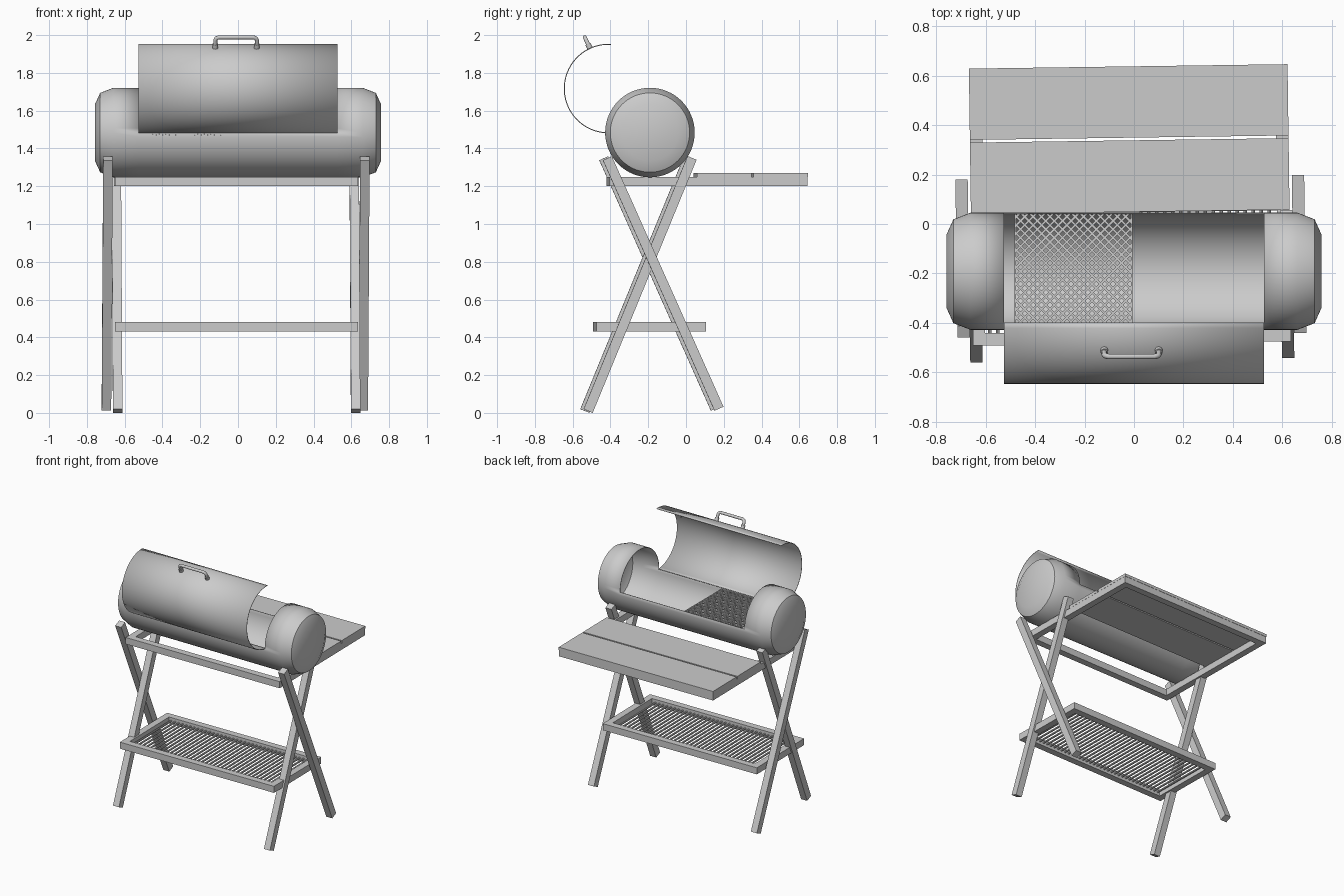
import bpy, bmesh, math
from mathutils import Matrix, Vector

if "Cube" in bpy.data.objects:
    bpy.data.objects.remove(bpy.data.objects["Cube"])

CY, CZ, R = -0.191, 1.484, 0.237          # barrel axis and radius
STAND = Matrix.Translation((-0.012, -0.18, 0)) @ Matrix.Rotation(math.radians(0.8), 4, 'Z')


def finish(name, bm, smooth=False, thick=0):
    bmesh.ops.recalc_face_normals(bm, faces=bm.faces)
    me = bpy.data.meshes.new(name)
    bm.to_mesh(me)
    bm.free()
    ob = bpy.data.objects.new(name, me)
    bpy.context.collection.objects.link(ob)
    bpy.ops.object.select_all(action='DESELECT')
    bpy.context.view_layer.objects.active = ob
    ob.select_set(True)
    if smooth:
        bpy.ops.object.shade_smooth_by_angle(angle=math.radians(25))
    if thick:
        mod = ob.modifiers.new("thickness", 'SOLIDIFY')
        mod.thickness = thick
    return ob


def add_box(bm, lo, hi, mat=Matrix()):
    lo, hi = Vector(lo), Vector(hi)
    m = mat @ Matrix.Translation((lo + hi) / 2) @ Matrix.Diagonal((hi - lo).to_4d())
    bmesh.ops.create_cube(bm, size=1, matrix=m)


def add_bar(bm, p, q, w, h, mat=Matrix()):
    """Rectangular bar from p to q; w is its width across, h its other size."""
    p, q = Vector(p), Vector(q)
    d = (q - p).normalized()
    side = d.cross(Vector((0, 0, 1))).normalized()
    up = side.cross(d)
    rot = Matrix((side, up, d)).transposed().to_4x4()
    m = mat @ Matrix.Translation((p + q) / 2) @ rot @ Matrix.Diagonal((w, h, (q - p).length, 1))
    bmesh.ops.create_cube(bm, size=1, matrix=m)


# Barrel: revolved profile, upper half of the middle section left open
SEG = 64
half = [(0.757, 0.15), (0.73, 0.21), (0.66, R), (0.525, R)]
profile = [(-x, r) for x, r in half] + half[::-1]
bm = bmesh.new()
rings = []
for x, r in profile:
    rings.append([bm.verts.new((x, CY + r * math.cos(2 * math.pi * i / SEG),
                                CZ + r * math.sin(2 * math.pi * i / SEG))) for i in range(SEG)])
for k in range(len(rings) - 1):
    for i in range(SEG):
        if k == 3 and i < SEG // 2:
            continue
        j = (i + 1) % SEG
        bm.faces.new((rings[k][i], rings[k][j], rings[k + 1][j], rings[k + 1][i]))
bm.faces.new(rings[0])
bm.faces.new(rings[-1])
finish("barrel", bm, True, 0.005)

# Lid: half cylinder swung open on the front rim
LY, LZ = -0.41, 1.717
bm = bmesh.new()
prev = None
for i in range(33):
    a = math.radians(87 + 180 * i / 32)
    y, z = LY + R * math.cos(a), LZ + R * math.sin(a)
    cur = [bm.verts.new((s * 0.526, y, z)) for s in (-1, 1)]
    if prev:
        bm.faces.new((prev[0], prev[1], cur[1], cur[0]))
    prev = cur
finish("lid", bm, True, 0.005)

# Lid handle: bent round rod standing out radially, with small feet
out = Vector((0, -0.42, 0.907)).normalized()
base = Vector((-0.010, LY, LZ)) + out * R
cu = bpy.data.curves.new("lid_handle", 'CURVE')
cu.dimensions = '3D'
cu.bevel_depth = 0.011
cu.bevel_resolution = 3
path = [(-0.11, -0.005), (-0.11, 0.045), (-0.105, 0.056), (-0.092, 0.062)]
path = path + [(-x, h) for x, h in reversed(path)]
sp = cu.splines.new('POLY')
sp.points.add(len(path) - 1)
for pt, (x, h) in zip(sp.points, path):
    pt.co = (*(base + Vector((x, 0, 0)) + out * h), 1)
handle = bpy.data.objects.new("lid_handle", cu)
bpy.context.collection.objects.link(handle)
bpy.ops.object.select_all(action='DESELECT')
bpy.context.view_layer.objects.active = handle
handle.select_set(True)
bpy.ops.object.convert(target='MESH')
bpy.ops.object.shade_smooth_by_angle(angle=math.radians(40))
bm = bmesh.new()
tilt = out.to_track_quat('Z', 'Y').to_matrix().to_4x4()
for s in (-1, 1):
    m = Matrix.Translation(base + Vector((s * 0.11, 0, 0)) + out * 0.01) @ tilt
    bmesh.ops.create_cone(bm, cap_ends=True, segments=16, radius1=0.015, radius2=0.015,
                          depth=0.025, matrix=m)
finish("handle_feet", bm, True)

# Cooking grate: diagonal crossed bars clipped to a rectangle
x0, x1, y0, y1, gz = -0.48, -0.01, -0.425, 0.042, 1.474
bm = bmesh.new()
for s in (-1, 1):
    ya, yb = (y0, y1) if s > 0 else (y1, y0)
    c = -(y1 - y0) + 0.017
    while c < x1 - x0:
        # line: x = x0 + c + t, y = ya + s*t
        t0, t1 = max(0, -c), min(y1 - y0, x1 - x0 - c)
        if t1 - t0 > 0.01:
            z = gz + s * 0.002
            add_bar(bm, (x0 + c + t0, ya + s * t0, z), (x0 + c + t1, ya + s * t1, z), 0.009, 0.006)
        c += 0.034
for x in (x0, x1):
    add_box(bm, (x - 0.003, y0, gz - 0.004), (x + 0.003, y1, gz + 0.004))
finish("cooking_grate", bm)

# Crossed legs, inner pair leaning back and outer pair leaning forward
for s, side in ((-1, "left"), (1, "right")):
    for name, x, foot, top in (("inner_leg", 0.63, (-0.347, 0.01), (0.203, 1.35)),
                               ("outer_leg", 0.68, (0.345, 0.022), (-0.246, 1.348))):
        bm = bmesh.new()
        add_bar(bm, (s * x, *foot), (s * x, *top), 0.05, 0.052, STAND)
        finish(f"{side}_{name}", bm)


# Rectangular frames for the side table and lower shelf
def frame(name, ya, yb, z):
    bm = bmesh.new()
    w, t = 0.643, 0.05
    for s in (-1, 1):
        xs = sorted((s * w, s * (w - t)))
        add_box(bm, (xs[0], ya, z), (xs[1], yb, z + t), STAND)
    for y in (ya, yb - t):
        add_box(bm, (-w + t, y, z), (w - t, y + t, z + t), STAND)
    finish(name, bm)


frame("table_frame", -0.233, 0.815, 1.20)
frame("shelf_frame", -0.303, 0.277, 0.43)

# Table boards
for name, ya, yb in (("front_board", 0.229, 0.518), ("rear_board", 0.529, 0.817)):
    bm = bmesh.new()
    add_box(bm, (-0.644, ya, 1.249), (0.644, yb, 1.27), STAND)
    finish(name, bm)

# Lower shelf rods
bm = bmesh.new()
for i in range(36):
    x = -0.575 + i * 0.0325
    m = STAND @ Matrix.Translation((x, -0.013, 0.455)) @ Matrix.Rotation(math.pi / 2, 4, 'X')
    bmesh.ops.create_cone(bm, cap_ends=True, segments=8, radius1=0.007, radius2=0.007,
                          depth=0.5, matrix=m)
finish("shelf_rods", bm, True)
